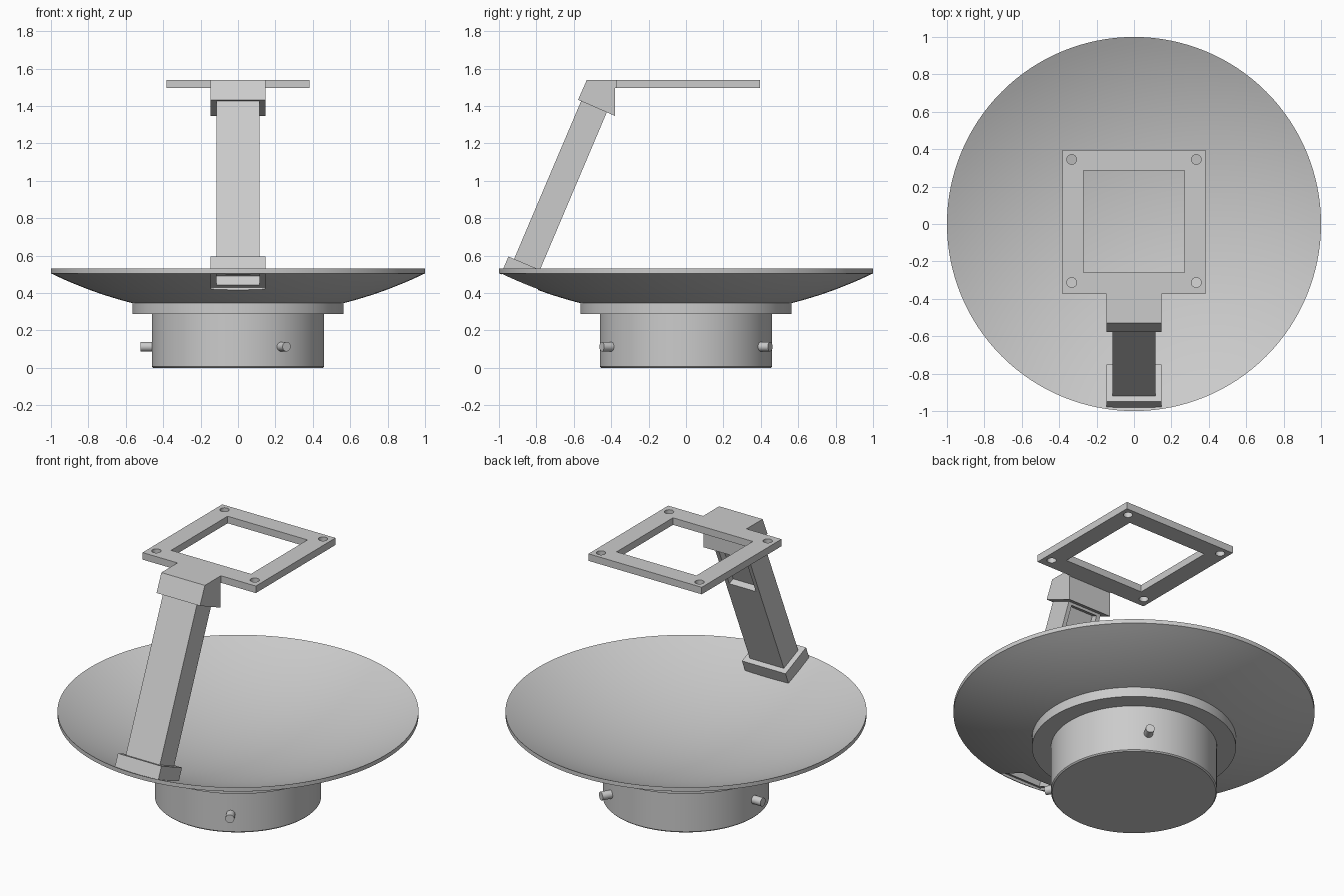
import bpy, bmesh
from math import radians, cos, sin, sqrt
from mathutils import Matrix

if "Cube" in bpy.data.objects:
    bpy.data.objects.remove(bpy.data.objects["Cube"])

grey = bpy.data.materials.new("light_grey")
grey.use_nodes = True
COLOUR = (0.6, 0.6, 0.6, 1)
grey.diffuse_color = COLOUR
grey.node_tree.nodes["Principled BSDF"].inputs["Base Color"].default_value = COLOUR

# Arm frame: origin at the centre of the socket mouth, local z along the arm
ARM = Matrix.Translation((0, -0.85, 0.553)) @ Matrix.Rotation(radians(-23), 4, "X")


def finish(name, bm, matrix=Matrix()):
    bm.transform(matrix)
    bmesh.ops.recalc_face_normals(bm, faces=bm.faces)
    mesh = bpy.data.meshes.new(name)
    bm.to_mesh(mesh)
    bm.free()
    mesh.materials.append(grey)
    obj = bpy.data.objects.new(name, mesh)
    bpy.context.collection.objects.link(obj)
    return obj


def box(name, x, y, z, matrix=Matrix()):
    """Box symmetric in x, with (low, high) ranges in y and z."""
    bm = bmesh.new()
    bmesh.ops.create_cube(bm, size=1)
    size = Matrix.Diagonal((2 * x, y[1] - y[0], z[1] - z[0], 1))
    place = Matrix.Translation((0, sum(y) / 2, sum(z) / 2))
    return finish(name, bm, matrix @ place @ size)


def cylinder(name, radius, depth, matrix):
    bm = bmesh.new()
    bmesh.ops.create_cone(bm, cap_ends=True, segments=32, radius1=radius,
                          radius2=radius, depth=depth)
    return finish(name, bm, matrix)


def lathe(name, profile, steps=128):
    bm = bmesh.new()
    verts = [bm.verts.new((r, 0, z)) for r, z in profile]
    edges = [bm.edges.new(pair) for pair in zip(verts, verts[1:])]
    bmesh.ops.spin(bm, geom=verts + edges, cent=(0, 0, 0), axis=(0, 0, 1),
                   angle=radians(360), steps=steps)
    bmesh.ops.remove_doubles(bm, verts=bm.verts, dist=0.0001)
    return finish(name, bm)


def activate(obj):
    bpy.ops.object.select_all(action="DESELECT")
    obj.select_set(True)
    bpy.context.view_layer.objects.active = obj


def combine(obj, other, operation="DIFFERENCE"):
    activate(obj)
    mod = obj.modifiers.new("combine", "BOOLEAN")
    mod.operation = operation
    mod.solver = "EXACT"
    mod.object = other
    bpy.ops.object.modifier_apply(modifier=mod.name)
    bpy.data.objects.remove(other)


def smooth(obj):
    activate(obj)
    bpy.ops.object.shade_smooth_by_angle(angle=radians(30))


# Base drum with its flange
base = lathe("base", [(0, 0), (0.453, 0), (0.46, 0.007), (0.46, 0.287), (0.565, 0.287),
                      (0.565, 0.355), (0.3, 0.29), (0, 0.27)])
smooth(base)


# Shallow spherical dish
def bowl(r, rim):
    R = 2.29
    return rim + sqrt(R * R - 1) - sqrt(R * R - r * r)


STEPS = 24
under = [(i / STEPS, bowl(i / STEPS, 0.505)) for i in range(STEPS + 1)]
inner = [(i / STEPS, bowl(i / STEPS, 0.53)) for i in reversed(range(STEPS + 1))]
dish = lathe("dish", under + inner)
combine(dish, box("dish_cutter", 0.145, (-0.106, 0.106), (-0.4, 0), ARM))
smooth(dish)

# Hollow socket set into the dish
socket = box("arm_socket", 0.147, (-0.108, 0.108), (-0.088, 0), ARM)
combine(socket, box("socket_cutter", 0.115, (-0.075, 0.075), (-0.2, 0.1), ARM))

# Slanted arm with a recess in its rear face
arm = box("arm", 0.115, (-0.075, 0.075), (-0.035, 0.95), ARM)
combine(arm, box("arm_cutter", 0.09, (0.035, 0.2), (0.6, 0.9), ARM))

# Cap joining the arm to the frame: side outline extruded across
bm = bmesh.new()
outline = [(-0.53, 1.54), (-0.38, 1.54), (-0.38, 1.347), (-0.577, 1.433)]
side = bm.faces.new([bm.verts.new((-0.147, y, z)) for y, z in outline])
ext = bmesh.ops.extrude_face_region(bm, geom=[side])
bmesh.ops.translate(bm, vec=(0.294, 0, 0),
                    verts=[v for v in ext["geom"] if isinstance(v, bmesh.types.BMVert)])
finish("arm_cap", bm)

# Square mounting frame with four screw holes
frame = box("mounting_frame", 0.383, (-0.375, 0.395), (1.497, 1.54))
combine(frame, box("window_cutter", 0.27, (-0.26, 0.285), (1.4, 1.6)))
for x in (-0.333, 0.333):
    for y in (-0.313, 0.345):
        combine(frame, cylinder("hole_cutter", 0.026, 0.2, Matrix.Translation((x, y, 1.52))))
smooth(frame)
box("frame_neck", 0.147, (-0.38, -0.37), (1.497, 1.54))

# Three pegs round the base
for i, angle in enumerate((60, 180, 300)):
    a = radians(angle)
    place = (Matrix.Translation((0.47 * cos(a), 0.47 * sin(a), 0.113))
             @ Matrix.Rotation(a, 4, "Z") @ Matrix.Rotation(radians(90), 4, "Y"))
    smooth(cylinder(f"peg_{i + 1}", 0.025, 0.1, place))
